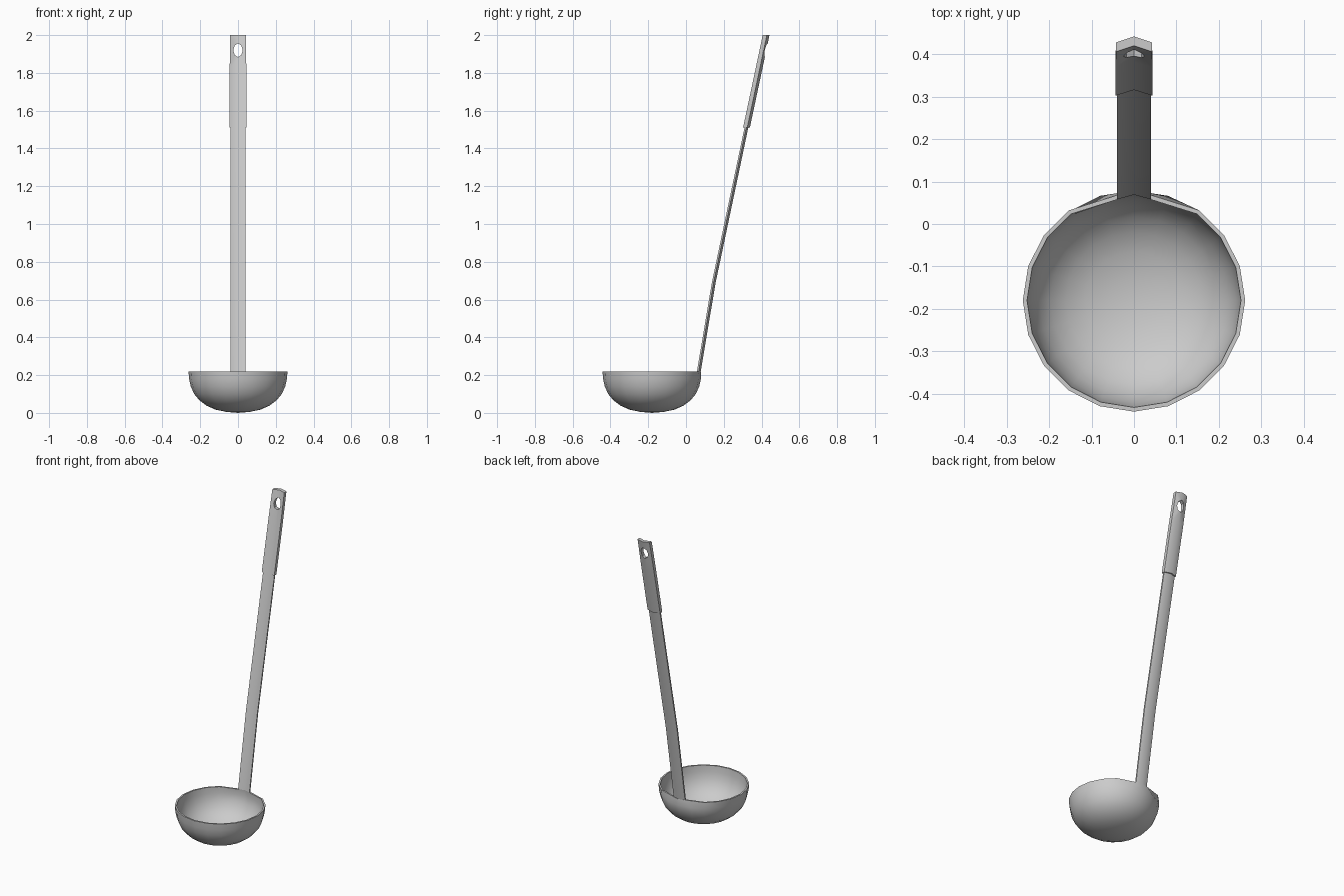
import bpy, bmesh, math

if "Cube" in bpy.data.objects:
    bpy.data.objects.remove(bpy.data.objects["Cube"])

SIDES = 20
CY = -0.18          # bowl centre in y


def finish(name, bm):
    bmesh.ops.recalc_face_normals(bm, faces=bm.faces)
    me = bpy.data.meshes.new(name)
    bm.to_mesh(me)
    bm.free()
    ob = bpy.data.objects.new(name, me)
    bpy.context.collection.objects.link(ob)
    return ob


def activate(ob):
    bpy.ops.object.select_all(action='DESELECT')
    ob.select_set(True)
    bpy.context.view_layer.objects.active = ob


def smooth(ob, angle=40):
    activate(ob)
    bpy.ops.object.shade_smooth_by_angle(angle=math.radians(angle))


def channel(name, sections, thick, depth):
    """Loft a shallow V channel through (y, z, half width) sections."""
    bm = bmesh.new()
    rings = []
    for y, z, w in sections:
        pts = [(-w, y), (0, y + depth), (w, y),
               (w, y + thick), (0, y + thick + depth), (-w, y + thick)]
        rings.append([bm.verts.new((px, py, z)) for px, py in pts])
    for a, b in zip(rings, rings[1:]):
        for i in range(6):
            j = (i + 1) % 6
            bm.faces.new((a[i], a[j], b[j], b[i]))
    for r in (rings[0], rings[-1]):         # two quads per end cap
        bm.faces.new((r[0], r[1], r[4], r[5]))
        bm.faces.new((r[1], r[2], r[3], r[4]))
    return finish(name, bm)


# Bowl: revolved profile, with the back of the rim pulled in to meet the stem
profile = [(0.262, 0.22), (0.259, 0.18), (0.250, 0.14), (0.232, 0.10),
           (0.204, 0.066), (0.166, 0.038), (0.118, 0.017), (0.06, 0.005)]
back_rim = {4: (0.04, 0.068), 5: (0.0, 0.079), 6: (-0.04, 0.068)}
bm = bmesh.new()
rings = []
for k, (r, z) in enumerate(profile):
    ring = []
    for i in range(SIDES):
        a = 2 * math.pi * i / SIDES
        x, y = r * math.cos(a), CY + r * math.sin(a)
        if k == 0 and i in back_rim:
            x, y = back_rim[i]
        ring.append(bm.verts.new((x, y, z)))
    rings.append(ring)
for a, b in zip(rings, rings[1:]):
    for i in range(SIDES):
        j = (i + 1) % SIDES
        bm.faces.new((a[i], b[i], b[j], a[j]))
tip = bm.verts.new((0, CY, 0.0))
for i in range(SIDES):
    bm.faces.new((rings[-1][i], tip, rings[-1][(i + 1) % SIDES]))
bowl = finish("bowl", bm)
# make sure the normals face outwards so the wall thickens inwards
low = min(bowl.data.polygons, key=lambda p: p.center.z)
if low.normal.z > 0:
    bowl.data.flip_normals()
shell = bowl.modifiers.new("wall", 'SOLIDIFY')
shell.thickness = 0.01
shell.offset = -1
activate(bowl)
bpy.ops.object.modifier_apply(modifier=shell.name)
for v in bowl.data.vertices:                # keep the rim level
    if v.co.z > 0.205:
        v.co.z = 0.22
smooth(bowl)

# Stem: thin bent channel
stem = channel("stem", [(0.058, 0.22, 0.04), (0.137, 0.69, 0.04),
                        (0.314, 1.53, 0.04)], 0.009, 0.011)
smooth(stem)

# Grip: thicker channel with a hanging hole
grip = channel("grip", [(0.302, 1.51, 0.044), (0.368, 1.82, 0.044),
                        (0.406, 2.0, 0.042)], 0.022, 0.014)
bpy.ops.mesh.primitive_cylinder_add(vertices=8, radius=1, depth=0.3,
                                    location=(0, 0.4, 1.92),
                                    rotation=(math.pi / 2, 0, 0))
cutter = bpy.context.object
cutter.name = "hole_cutter"
cutter.scale = (0.025, 0.036, 1)
cutter.hide_render = True
cut = grip.modifiers.new("hole", 'BOOLEAN')
cut.operation = 'DIFFERENCE'
cut.object = cutter
activate(grip)
bpy.ops.object.modifier_apply(modifier=cut.name)
bpy.data.objects.remove(cutter)
smooth(grip)
